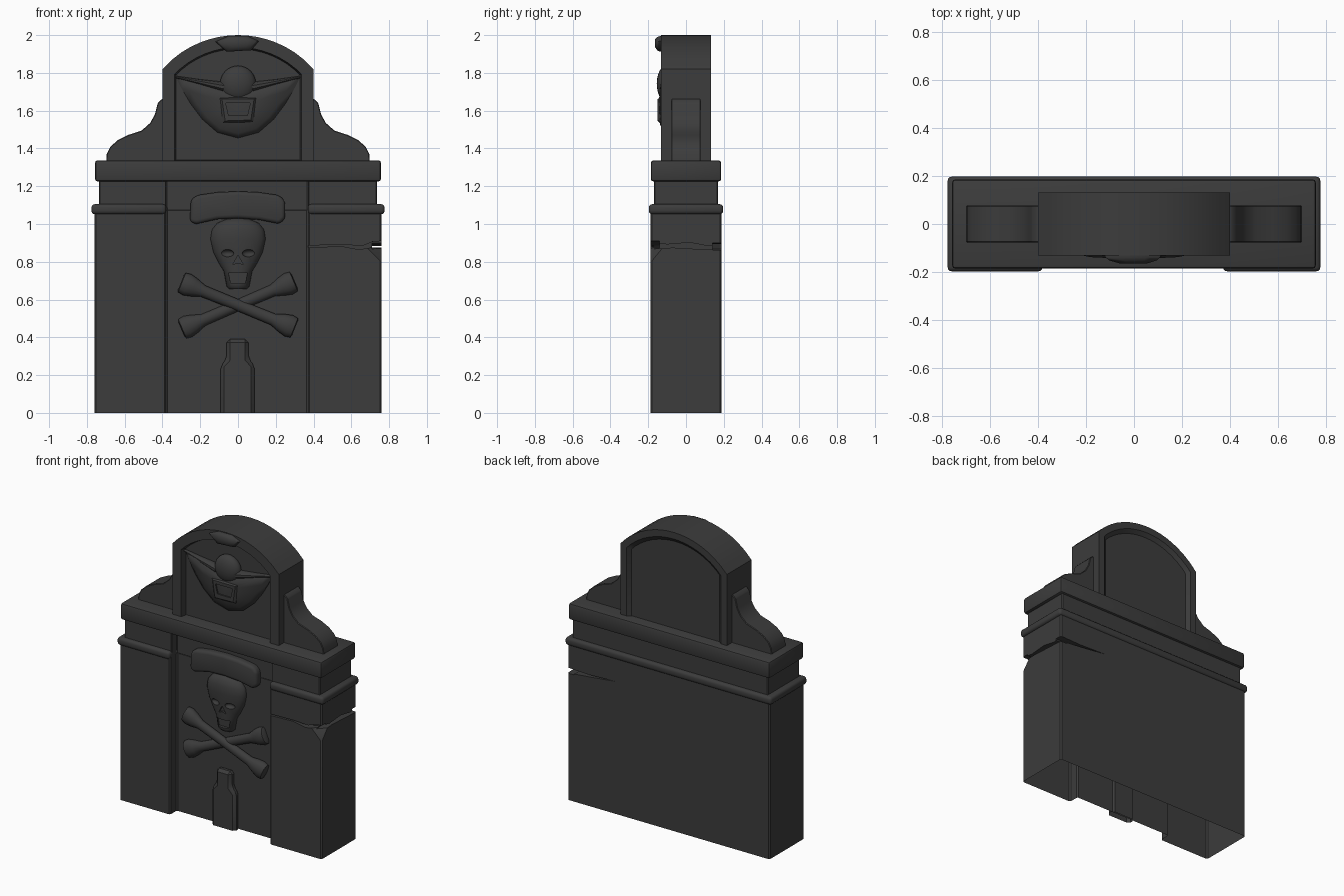
import bpy, bmesh, math
from mathutils import Matrix, Vector

if "Cube" in bpy.data.objects:
    bpy.data.objects.remove(bpy.data.objects["Cube"], do_unlink=True)

STONE = bpy.data.materials.new("dark_stone")
STONE.use_nodes = True
STONE.diffuse_color = (0.045, 0.045, 0.045, 1)
STONE.node_tree.nodes["Principled BSDF"].inputs["Base Color"].default_value = (0.045, 0.045, 0.045, 1)


def make(name, bm):
    bmesh.ops.recalc_face_normals(bm, faces=bm.faces)
    me = bpy.data.meshes.new(name)
    bm.to_mesh(me)
    bm.free()
    me.materials.append(STONE)
    ob = bpy.data.objects.new(name, me)
    bpy.context.collection.objects.link(ob)
    return ob


def finish(ob, bevel=0, segments=1, cutters=(), floor=False, angle=35):
    """Bevel, carve, trim at the ground and shade one part."""
    if bevel:
        m = ob.modifiers.new("bevel", 'BEVEL')
        m.width, m.segments, m.limit_method = bevel, segments, 'ANGLE'
    for c in cutters:
        c.hide_render = True
        m = ob.modifiers.new("cut", 'BOOLEAN')
        m.operation, m.object, m.solver = 'DIFFERENCE', c, 'EXACT'
    dg = bpy.context.evaluated_depsgraph_get()
    me = bpy.data.meshes.new_from_object(ob.evaluated_get(dg))
    ob.modifiers.clear()
    ob.data = me
    me.name = ob.name
    for c in cutters:
        bpy.data.objects.remove(c, do_unlink=True)
    if floor:
        bm = bmesh.new()
        bm.from_mesh(me)
        bmesh.ops.bisect_plane(bm, geom=bm.verts[:] + bm.edges[:] + bm.faces[:],
                               plane_co=(0, 0, 0), plane_no=(0, 0, 1), clear_inner=True)
        bm.to_mesh(me)
        bm.free()
    bpy.ops.object.select_all(action='DESELECT')
    ob.select_set(True)
    bpy.context.view_layer.objects.active = ob
    bpy.ops.object.shade_smooth_by_angle(angle=math.radians(angle))
    return ob


def rings_mesh(name, rings):
    """Skin a stack of equal rings and cap both ends."""
    bm = bmesh.new()
    rows = [[bm.verts.new(p) for p in r] for r in rings]
    n = len(rows[0])
    for a, b in zip(rows, rows[1:]):
        for i in range(n):
            bm.faces.new((a[i], a[(i + 1) % n], b[(i + 1) % n], b[i]))
    bm.faces.new(rows[0])
    bm.faces.new(rows[-1])
    return make(name, bm)


def prism(name, pts, lo, hi, axis='Y'):
    """Extrude a 2D outline along one axis."""
    place = {'X': lambda p, t: (t, p[0], p[1]),
             'Y': lambda p, t: (p[0], t, p[1]),
             'Z': lambda p, t: (p[0], p[1], t)}[axis]
    return rings_mesh(name, [[place(p, t) for p in pts] for t in (lo, hi)])


def relief(name, pts, centre, steps):
    """Raised carving: an outline shrunk toward a centre in (scale, y) steps."""
    cx, cz = centre
    return rings_mesh(name, [[(cx + (x - cx) * s, y, cz + (z - cz) * s) for x, z in pts]
                             for s, y in steps])


def loft(name, rows, matrix, n=20):
    """Elliptical rings (z, rx, ry) along local z."""
    ang = [2 * math.pi * i / n for i in range(n)]
    return rings_mesh(name, [[matrix @ Vector((rx * math.cos(a), ry * math.sin(a), z)) for a in ang]
                             for z, rx, ry in rows])


def ball(name, loc, size):
    bm = bmesh.new()
    bmesh.ops.create_uvsphere(bm, u_segments=20, v_segments=12, radius=1,
                              matrix=Matrix.Translation(loc) @ Matrix.Diagonal((*size, 1)))
    return make(name, bm)


def mirrored(half):
    """Close an outline given from its +x side, top or bottom centre included."""
    return half + [(-x, z) for x, z in reversed(half) if x]


PANEL = -0.115


def u_block(name, w, d, z0, z1, back=PANEL):
    plan = [(-w, -d), (-0.38, -d), (-0.38, back), (0.37, back),
            (0.37, -d), (w, -d), (w, d), (-w, d)]
    return prism(name, plan, z0, z1, 'Z')


# Main block with a recessed front panel and a crack round one corner
front_crack = prism("front_crack", [(0.36, 0.876), (0.55, 0.882), (0.64, 0.865), (0.7, 0.875), (0.8, 0.865),
                                    (0.8, 0.91), (0.72, 0.908), (0.66, 0.885), (0.55, 0.89), (0.36, 0.886)],
                    -0.25, -0.14)
side_crack = prism("side_crack", [(-0.22, 0.865), (-0.07, 0.875), (0.05, 0.868), (0.22, 0.86),
                                  (0.22, 0.905), (0.12, 0.883), (0.02, 0.902), (-0.1, 0.892), (-0.22, 0.912)],
                   0.71, 0.85, 'X')
back_crack = prism("back_crack", [(0.4, 0.9), (0.6, 0.878), (0.8, 0.86), (0.8, 0.9), (0.6, 0.893)], 0.14, 0.25)
bm = bmesh.new()
for p in [(0.68, -0.19, 0.875), (0.763, -0.12, 0.875), (0.763, -0.19, 0.79), (0.8, -0.23, 0.88)]:
    bm.verts.new(p)
bmesh.ops.convex_hull(bm, input=bm.verts)
chip = make("corner_chip", bm)
finish(u_block("main_block", 0.76, 0.187, -0.1, 1.08), 0.008, 1,
       [front_crack, side_crack, back_crack, chip], floor=True)

# Mouldings above the block
finish(u_block("ledge", 0.776, 0.197, 1.052, 1.105, PANEL + 0.006), 0.018, 3)
finish(u_block("frieze", 0.735, 0.17, 1.07, 1.26), 0.005)
finish(prism("cornice", [(-0.757, -0.186), (0.757, -0.186), (0.757, 0.186), (-0.757, 0.186)],
             1.225, 1.337, 'Z'), 0.014, 2)

# Arched headpiece with sunken front and back
arch = [(0.4, 1.265), (0.4, 1.82)]
for i in range(1, 9):
    x = 0.4 - 0.05 * i
    r = 0.535
    arch.append((max(x, 0), 2.0 - r + math.sqrt(r * r - x * x)))
head = prism("headpiece", mirrored(arch), -0.132, 0.132)
bm = bmesh.new()
bm.from_mesh(head.data)
for side, frame, slope, depth in ((-1, 0.065, 0.008, 0.04), (1, 0.045, 0.025, 0.02)):
    bm.normal_update()
    face = max(bm.faces, key=lambda f: f.normal.y * side * f.calc_area())
    bmesh.ops.inset_region(bm, faces=[face], thickness=frame, use_even_offset=True)
    bmesh.ops.inset_region(bm, faces=[face], thickness=slope, use_even_offset=True)
    for v in face.verts:
        v.co.y -= side * depth
bm.to_mesh(head.data)
bm.free()
finish(head, angle=30)

# Keystone on the arch
finish(relief("keystone", [(-0.12, 1.965), (-0.05, 1.995), (0.05, 1.995), (0.11, 1.968),
                           (0.07, 1.92), (-0.06, 1.912)], (0, 1.96),
              [(1, -0.09), (1, -0.138), (0.85, -0.152), (0.5, -0.164)]), angle=50)

# Scrolled shoulders
curve = [(0.38, 1.3), (0.38, 1.665), (0.405, 1.66), (0.425, 1.64), (0.44, 1.58), (0.465, 1.535),
         (0.51, 1.495), (0.58, 1.472), (0.635, 1.445), (0.675, 1.41), (0.695, 1.37), (0.7, 1.3)]
for side, s in (("left", 1), ("right", -1)):
    finish(prism(side + "_shoulder", [(x * s, z) for x, z in curve], -0.077, 0.077), 0.004)

# Winged skull in the headpiece
wing = mirrored([(0, 1.72), (0.1, 1.735), (0.33, 1.78), (0.3, 1.72), (0.25, 1.635),
                 (0.19, 1.555), (0.11, 1.485), (0, 1.455)])
finish(relief("wings", wing, (0, 1.62), [(1, -0.08), (1, -0.1), (0.85, -0.117), (0.55, -0.138), (0.3, -0.142)]),
       angle=60)
for side, s in (("left", 1), ("right", -1)):
    arm = Matrix.Translation((s * 0.33, -0.1, 1.778)) @ Matrix.Rotation(s * math.radians(-102), 4, 'Y')
    finish(loft(side + "_wing_arm", [(0, 0.006, 0.01), (0.12, 0.014, 0.025), (0.26, 0.028, 0.04)], arm, 10))
finish(ball("winged_skull_head", (0, -0.105, 1.743), (0.095, 0.05, 0.095)), angle=60)
jaw_hole = prism("jaw_hole", [(-0.065, 1.64), (0.065, 1.64), (0.05, 1.575), (-0.05, 1.575)], -0.2, -0.12)
finish(relief("winged_skull_jaw", [(-0.1, 1.67), (0.1, 1.67), (0.08, 1.54), (-0.08, 1.535)], (0, 1.61),
              [(1, -0.1), (1, -0.138), (0.85, -0.151)]), cutters=[jaw_hole])

# Curved banner on the main panel
top = [(-0.25, 1.125), (-0.22, 1.152), (-0.11, 1.168), (0, 1.173), (0.11, 1.168), (0.22, 1.152), (0.25, 1.12)]
low = [(0.25, 1.03), (0.22, 1.0), (0.11, 1.022), (0, 1.03), (-0.11, 1.025), (-0.22, 1.0), (-0.255, 1.01)]
finish(prism("banner", top + low, PANEL + 0.02, PANEL - 0.045), 0.022, 3, angle=50)

# Large skull with carved eyes, nose and mouth
rows = [(0.655, 0.045, 0.035), (0.67, 0.06, 0.05), (0.75, 0.075, 0.055), (0.79, 0.1, 0.055),
        (0.85, 0.13, 0.058), (0.92, 0.146, 0.065), (0.97, 0.138, 0.062), (1.005, 0.11, 0.05),
        (1.025, 0.06, 0.03), (1.03, 0.02, 0.01)]
holes = [ball("eye_cutter", (s * 0.058, PANEL - 0.056, 0.845), (0.036, 0.025, 0.02)) for s in (-1, 1)]
holes.append(prism("nose_cutter", [(0, 0.835), (0.028, 0.785), (0, 0.795), (-0.028, 0.785)], -0.25, PANEL - 0.04))
holes.append(prism("mouth_cutter", [(-0.05, 0.74), (0.05, 0.74), (0.038, 0.685), (-0.038, 0.685)],
                   -0.25, PANEL - 0.03))
finish(loft("skull", rows, Matrix.Translation((0, PANEL, 0)), 24), cutters=holes, angle=45)

# Crossed bones with flared ends
half = [(0.0, 0.03, 0.026), (0.2, 0.032, 0.028), (0.25, 0.05, 0.038), (0.29, 0.06, 0.042),
        (0.32, 0.055, 0.036), (0.325, 0.04, 0.02)]
bone = [(-z, a, b) for z, a, b in reversed(half[1:])] + half
for name, tilt, y in (("upper_bone", 112, PANEL - 0.022), ("lower_bone", 67, PANEL - 0.008)):
    finish(loft(name, bone, Matrix.Translation((0, y, 0.57)) @ Matrix.Rotation(math.radians(tilt), 4, 'Y'), 14),
           angle=50)

# Bottle shape rising from the ground
bottle = [(-0.092, -0.1), (0.088, -0.1), (0.088, 0.25), (0.056, 0.285), (0.056, 0.39),
          (-0.06, 0.39), (-0.06, 0.285), (-0.092, 0.25)]
finish(prism("bottle_relief", bottle, PANEL + 0.01, PANEL - 0.045), 0.018, 1, floor=True)
